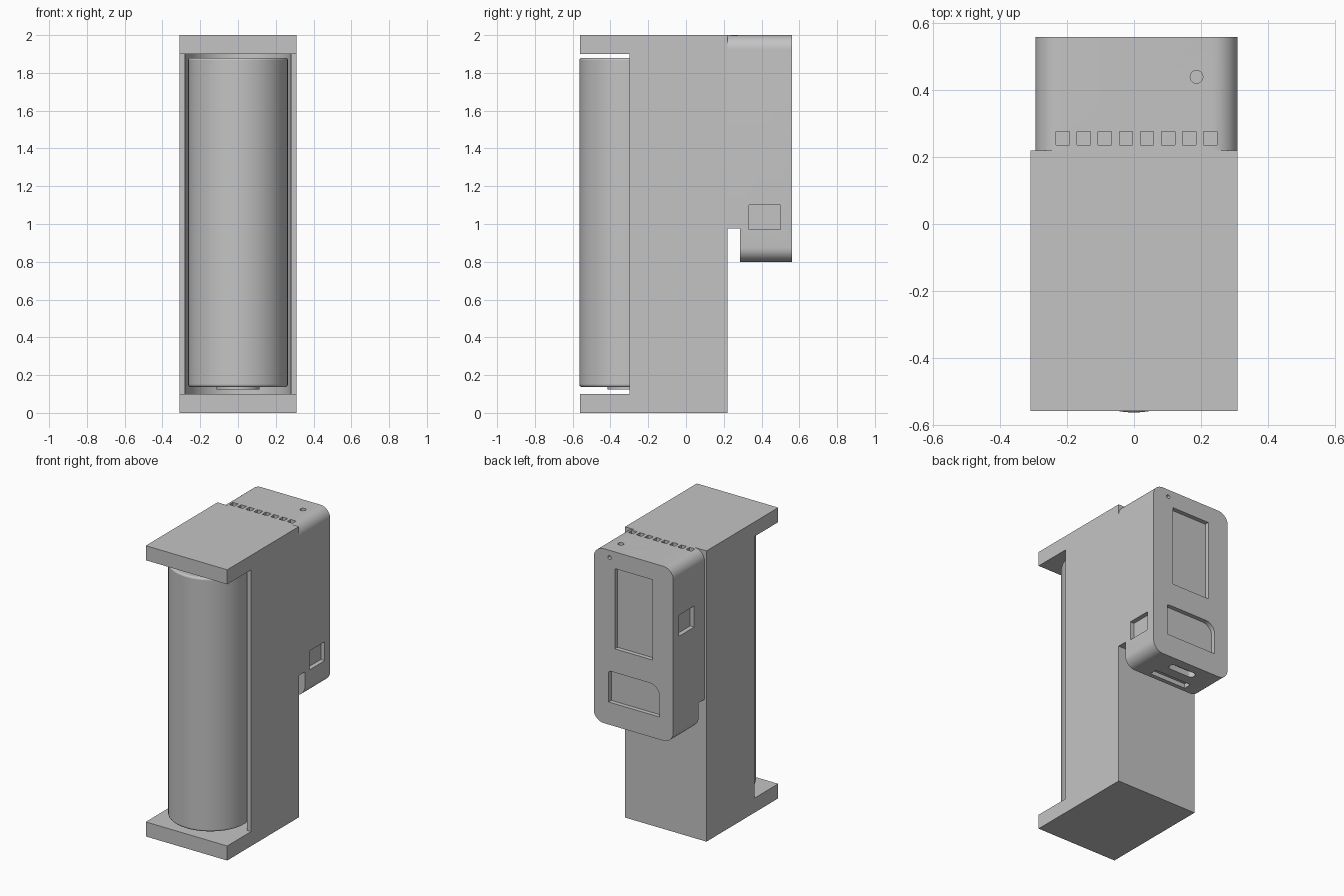
import bpy
import bmesh
from math import cos, sin, pi, radians

cube = bpy.data.objects.get("Cube")
if cube:
    bpy.data.objects.remove(cube)

grey = bpy.data.materials.new("light grey")
grey.use_nodes = True
GREY = (0.55, 0.55, 0.55, 1)
grey.diffuse_color = GREY
grey.node_tree.nodes["Principled BSDF"].inputs["Base Color"].default_value = GREY


def arc(cx, cy, r, start, end, steps=12):
    """Points on an arc, angles in degrees."""
    angles = [radians(start + (end - start) * i / steps) for i in range(steps + 1)]
    return [(cx + r * cos(a), cy + r * sin(a)) for a in angles]


def rounded(x0, x1, z0, z1, radii):
    """Rectangle outline; radii run top right, top left, bottom left, bottom right."""
    corners = [(x1, z1, -1, -1), (x0, z1, 1, -1), (x0, z0, 1, 1), (x1, z0, -1, 1)]
    pts = []
    for i, ((x, z, sx, sz), r) in enumerate(zip(corners, radii)):
        if r:
            pts += arc(x + sx * r, z + sz * r, r, 90 * i, 90 * i + 90, 10)
        else:
            pts.append((x, z))
    return pts


def prism(name, outline, axis, lo, hi):
    """Extrude a 2D outline along an axis."""
    place = {"x": lambda a, b, t: (t, a, b),
             "y": lambda a, b, t: (a, t, b),
             "z": lambda a, b, t: (a, b, t)}[axis]
    bm = bmesh.new()
    ends = [[bm.verts.new(place(a, b, t)) for a, b in outline] for t in (lo, hi)]
    bm.faces.new(ends[0])
    bm.faces.new(ends[1])
    n = len(outline)
    for i in range(n):
        j = (i + 1) % n
        bm.faces.new((ends[0][i], ends[0][j], ends[1][j], ends[1][i]))
    bmesh.ops.recalc_face_normals(bm, faces=bm.faces)
    mesh = bpy.data.meshes.new(name)
    bm.to_mesh(mesh)
    bm.free()
    mesh.materials.append(grey)
    obj = bpy.data.objects.new(name, mesh)
    bpy.context.collection.objects.link(obj)
    return obj


def box(name, x, y, z):
    return prism(name, rounded(*x, *y, (0, 0, 0, 0)), "z", *z)


def activate(obj):
    bpy.ops.object.select_all(action="DESELECT")
    obj.select_set(True)
    bpy.context.view_layer.objects.active = obj


def cut(obj, cutter):
    cutter.hide_render = True
    mod = obj.modifiers.new("cut", "BOOLEAN")
    mod.operation = "DIFFERENCE"
    mod.solver = "EXACT"
    mod.object = cutter
    activate(obj)
    bpy.ops.object.modifier_apply(modifier=mod.name)
    bpy.data.objects.remove(cutter)


def smooth(obj):
    activate(obj)
    bpy.ops.object.shade_smooth_by_angle(angle=radians(30))


# Holder: block with an open front and a round trough between two end plates
holder = box("holder_body", (-0.31, 0.31), (-0.56, 0.22), (0, 2))
trough = [(-0.5, -0.3), (-0.5, -0.7), (0.5, -0.7), (0.5, -0.3)]
trough += arc(0, -0.3, 0.28, 0, 180, 48)
cut(holder, prism("trough_cutter", trough, "z", 0.1, 1.9))
smooth(holder)

# Cylindrical cell with softened rims, and its small end contact
cell = prism("cell", arc(0, -0.3, 0.264, 0, 354.375, 63), "z", 0.137, 1.88)
bevel = cell.modifiers.new("rim", "BEVEL")
bevel.width = 0.012
bevel.segments = 3
bevel.limit_method = "ANGLE"
bevel.angle_limit = radians(40)
smooth(cell)
contact = prism("cell_contact", arc(0, -0.3, 0.115, 0, 352.5, 47), "z", 0.125, 0.14)
smooth(contact)

# Control unit on the back, stepped where it overhangs the holder
X0, X1, BACK = -0.295, 0.31, 0.56
unit = prism("control_unit", rounded(X0, X1, 0.8, 2, (0.075,) * 4), "y", 0.22, BACK)
cut(unit, box("step_cutter", (-0.5, 0.5), (0.1, 0.285), (0.7, 0.975)))

# Display window, lower panel and indicator hole in the back face
DEPTH = 0.03
panels = [rounded(-0.138, 0.15, 1.333, 1.885, (0, 0, 0, 0)),
          rounded(-0.19, 0.197, 0.955, 1.17, (0.015, 0.075, 0, 0)),
          arc(0.19, 1.95, 0.013, 0, 345, 23)]
for outline in panels:
    cut(unit, prism("panel_cutter", outline, "y", BACK - DEPTH, BACK + 0.1))

# Side ports, one on each side
cut(unit, box("port_cutter", (X1 - DEPTH, 0.5), (0.333, 0.5), (0.97, 1.1)))
cut(unit, box("port_cutter", (-0.5, X0 + DEPTH), (0.333, 0.495), (1.515, 1.66)))

# Row of square vents and a round hole in the top
for i in range(8):
    x = -0.213 + 0.063 * i
    cut(unit, box("vent_cutter", (x - 0.02, x + 0.02), (0.237, 0.276), (1.97, 2.1)))
cut(unit, prism("hole_cutter", arc(0.187, 0.44, 0.019, 0, 345, 23), "z", 1.97, 2.1))

# Connector slot and shallow recess underneath
slot = rounded(-0.1, 0.1, 0.44, 0.495, (0.027,) * 4)
cut(unit, prism("slot_cutter", slot, "z", 0.7, 0.84))
cut(unit, box("recess_cutter", (-0.15, 0.13), (0.315, 0.37), (0.7, 0.83)))
smooth(unit)
